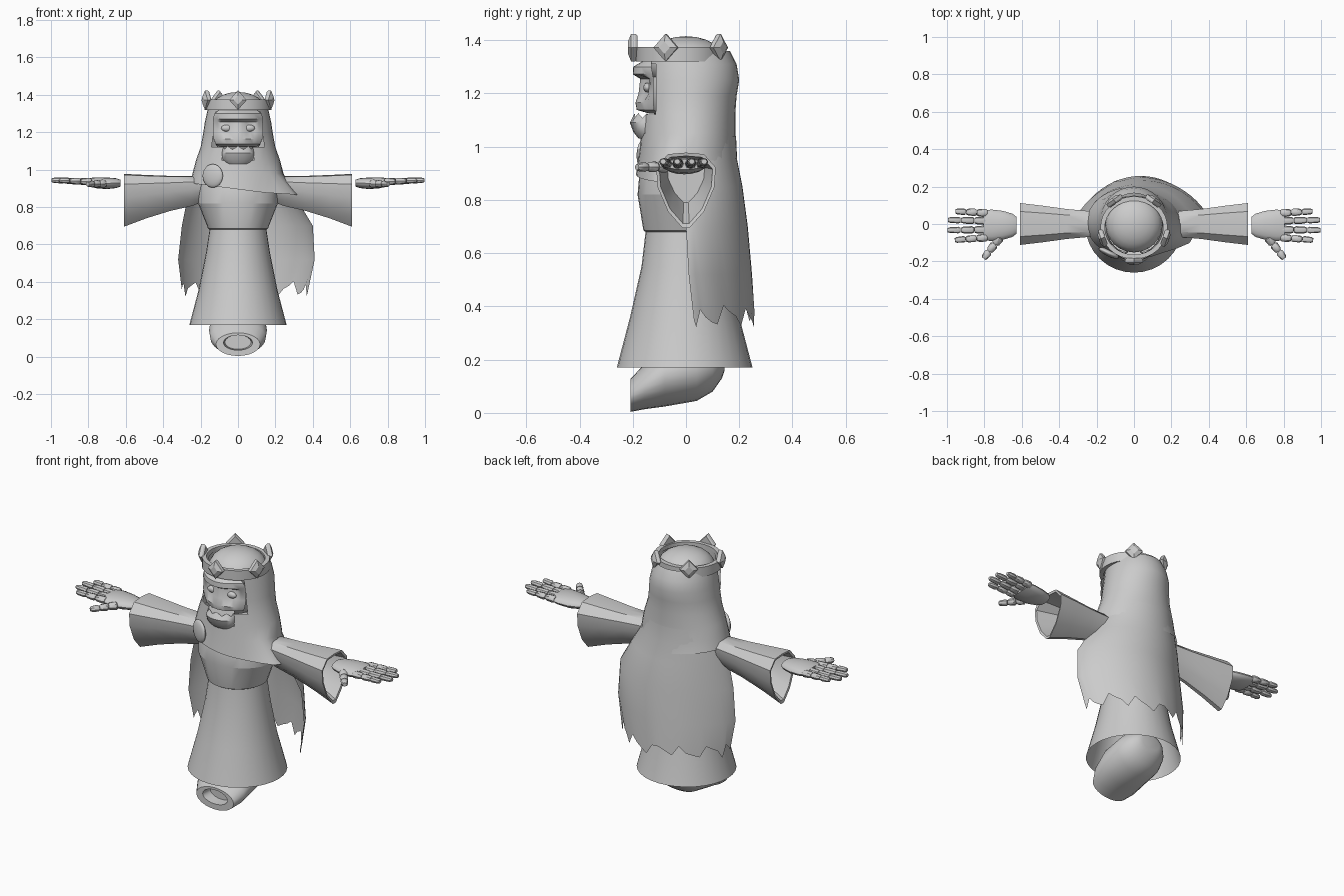
import bpy, bmesh, math, random
from mathutils import Vector

random.seed(4)
cube = bpy.data.objects.get("Cube")
if cube:
    bpy.data.objects.remove(cube, do_unlink=True)

grey = bpy.data.materials.new("plain grey")
grey.use_nodes = True
GREY = (0.6, 0.6, 0.6, 1)
grey.diffuse_color = GREY
grey.node_tree.nodes["Principled BSDF"].inputs["Base Color"].default_value = GREY


def finish(name, bm, angle=40, mirror=False):
    """Turn a bmesh into a smooth object with sharp creases."""
    bmesh.ops.remove_doubles(bm, verts=bm.verts, dist=0.0001)
    bmesh.ops.recalc_face_normals(bm, faces=bm.faces)
    for f in bm.faces:
        f.smooth = True
    for e in bm.edges:
        if len(e.link_faces) == 2 and e.calc_face_angle(0) > math.radians(angle):
            e.smooth = False
    mesh = bpy.data.meshes.new(name)
    bm.to_mesh(mesh)
    bm.free()
    mesh.materials.append(grey)
    obj = bpy.data.objects.new(name, mesh)
    bpy.context.collection.objects.link(obj)
    if mirror:
        obj.modifiers.new("Mirror", "MIRROR")
    return obj


def loft(bm, rings, closed=True, cap_start=False, cap_end=False):
    """Skin a list of equal-length point rings."""
    rows = [[bm.verts.new(p) for p in ring] for ring in rings]
    n = len(rows[0])
    for a, b in zip(rows, rows[1:]):
        for i in range(n if closed else n - 1):
            j = (i + 1) % n
            bm.faces.new((a[i], a[j], b[j], b[i]))
    if cap_start:
        bm.faces.new(rows[0])
    if cap_end:
        bm.faces.new(rows[-1])


def oval(z, rx, front, back, n=32):
    """Horizontal oval, starting at the front."""
    c, ry = (front + back) / 2, (back - front) / 2
    return [(rx * math.sin(2 * math.pi * i / n), c - ry * math.cos(2 * math.pi * i / n), z) for i in range(n)]


def ball(name, centre, radii, mirror=False):
    bm = bmesh.new()
    bmesh.ops.create_uvsphere(bm, u_segments=24, v_segments=12, radius=1)
    bmesh.ops.scale(bm, vec=radii, verts=bm.verts)
    bmesh.ops.translate(bm, vec=centre, verts=bm.verts)
    return finish(name, bm, mirror=mirror)


# Robe: flared skirt, belt and chest
bm = bmesh.new()
loft(bm, [oval(*r) for r in (
    (0.17, 0.26, -0.26, 0.25), (0.36, 0.21, -0.21, 0.2), (0.55, 0.172, -0.167, 0.165),
    (0.68, 0.152, -0.152, 0.15), (0.685, 0.16, -0.16, 0.155), (0.82, 0.213, -0.182, 0.165),
    (0.9, 0.215, -0.175, 0.165), (0.98, 0.2, -0.15, 0.15))], cap_end=True)
finish("robe", bm, 15)

# Hood: slanted collar below, face opening at the front
bm = bmesh.new()
hem = []
for x, y, z in oval(0, 0.255, -0.188, 0.2):
    z = 0.895 - 0.13 * x
    if y < 0:
        tip = max(0, 1 - abs(math.atan2(x, -y) - 1.2) / 0.5)
        x += 0.1 * tip
    hem.append((x, y, z))
loft(bm, [hem] + [oval(*r) for r in (
    (0.98, 0.243, -0.175, 0.185), (1.05, 0.225, -0.168, 0.185), (1.12, 0.2, -0.165, 0.185),
    (1.19, 0.187, -0.165, 0.19), (1.25, 0.178, -0.165, 0.2), (1.31, 0.165, -0.165, 0.19),
    (1.36, 0.15, -0.165, 0.165))])
gap = []
for f in bm.faces:
    c = f.calc_center_median()
    if c.y < 0 and 1.05 < c.z < 1.31 and abs(c.x) < (0.09 if c.z < 1.12 else 0.125):
        gap.append(f)
bmesh.ops.delete(bm, geom=gap, context="FACES")
finish("hood", bm)

# Cape: wide curved sheet with a torn hem
bm = bmesh.new()
COLS = 28
rows = []
for z, left, right, edge, back, power in (
        (1.04, -0.22, 0.22, 0.0, 0.188, 1), (0.95, -0.24, 0.245, 0.0, 0.192, 1),
        (0.85, -0.27, 0.31, 0.0, 0.212, 1.2), (0.7, -0.3, 0.4, 0.0, 0.232, 1.4),
        (0.52, -0.32, 0.41, 0.01, 0.248, 1.5), (0.36, -0.3, 0.37, 0.03, 0.257, 1.5)):
    row = []
    for i in range(COLS + 1):
        t = math.pi * i / COLS
        x = (left + right) / 2 + (right - left) / 2 * math.cos(t)
        y = edge + (back - edge) * max(0, math.sin(t)) ** power
        drop = 0
        if z < 0.4:
            drop = (0.0, -0.02, 0.035, 0.015)[i % 4] + random.uniform(-0.02, 0.01)
        row.append((x, y, z + drop))
    rows.append(row)
loft(bm, rows, closed=False)
finish("cape", bm)

# Collar clasp
clasp = ball("clasp", (0, 0, 0), (0.06, 0.018, 0.063))
clasp.location = (-0.135, -0.155, 0.967)
clasp.rotation_euler = (0, 0, -0.45)

# Head inside the hood
ball("head_top", (0, 0, 1.315), (0.152, 0.152, 0.1))
ball("skull", (0, -0.02, 1.2), (0.135, 0.12, 0.14))

# Face mask: heavy brow and sunken sockets
bm = bmesh.new()
rows = []
for z, half, mid, side, socket in (
        (1.32, 0.1, -0.165, -0.13, 0), (1.3, 0.125, -0.198, -0.13, 0), (1.272, 0.135, -0.2, -0.125, 0),
        (1.255, 0.132, -0.172, -0.122, 0.02), (1.2, 0.135, -0.178, -0.122, 0.022),
        (1.165, 0.13, -0.19, -0.122, 0), (1.138, 0.12, -0.185, -0.12, 0), (1.125, 0.1, -0.14, -0.1, 0)):
    row = []
    for i in range(-6, 7):
        u = i / 6
        dent = socket * max(0, 1 - abs(abs(u) - 0.5) / 0.4)
        row.append((u * half, side + (mid - side) * (1 - u * u) + dent, z))
    rows.append(row)
loft(bm, rows, closed=False)
finish("face", bm, 35)
ball("eyes", (0.06, -0.145, 1.222), (0.03, 0.015, 0.018), mirror=True)

# Jaw with a toothed upper edge
bm = bmesh.new()
jaw = [oval(*r, 16) for r in (
    (1.03, 0.06, -0.178, -0.11), (1.055, 0.083, -0.198, -0.1),
    (1.09, 0.086, -0.211, -0.1), (1.117, 0.078, -0.193, -0.1))]
jaw[-1] = [(x, y, z + 0.009 * (-1) ** i) for i, (x, y, z) in enumerate(jaw[-1])]
loft(bm, jaw, cap_start=True, cap_end=True)
finish("jaw", bm)

# Crown band
bm = bmesh.new()
band = [oval(z, 0.168 + d, -0.176 - d, 0.136 + d) for z, d in
        ((1.32, 0.012), (1.375, 0.012), (1.375, -0.012), (1.32, -0.012), (1.32, 0.012))]
loft(bm, band)
finish("crown_band", bm)

# Five diamond gems around the crown
bm = bmesh.new()
for k in range(5):
    a = math.radians(72 * k - 90)
    out, side = Vector((math.cos(a), math.sin(a), 0)), Vector((-math.sin(a), math.cos(a), 0))
    centre = Vector((0, -0.02, 1.372)) + out * 0.178
    rings = []
    for depth, s in ((-0.016, 0.85), (-0.008, 1), (0.008, 1), (0.02, 0.45)):
        rings.append([centre + out * depth + side * (u * s * 0.047) + Vector((0, 0, v * s * 0.052))
                      for u, v in ((1, 0), (0, 1), (-1, 0), (0, -1))])
    loft(bm, rings, cap_start=True, cap_end=True)
finish("crown_gems", bm, 20)

# Sleeves: hanging, hollow cuffs
SECTION = [(-0.6, 1), (0, 1.02), (0.6, 1), (1, 0.82), (0.95, 0.55), (0.6, 0.22),
           (0.12, 0), (-0.12, 0), (-0.6, 0.22), (-0.95, 0.55), (-1, 0.82)]
bm = bmesh.new()
loft(bm, [[(x, u * w, low + v * (top - low)) for u, v in SECTION] for x, w, top, low in (
    (0.15, 0.065, 0.95, 0.84), (0.25, 0.07, 0.963, 0.805), (0.36, 0.08, 0.963, 0.78),
    (0.49, 0.098, 0.967, 0.74), (0.61, 0.112, 0.972, 0.695),
    (0.607, 0.1, 0.96, 0.712), (0.47, 0.07, 0.95, 0.79))], cap_start=True, cap_end=True)
finish("sleeves", bm, mirror=True)

# Hands: palm plus jointed fingers
def bone(bm, a, b, r0, r1, n=8):
    d = (b - a).normalized()
    side = Vector((0, 0, 1)).cross(d).normalized()
    up = d.cross(side)
    rings = []
    for t, r in ((0, r0 * 0.75), (0.15, r0), (0.8, r1), (1, r1 * 0.7)):
        rings.append([a.lerp(b, t) + (side * math.cos(q) + up * math.sin(q) * 0.9) * r
                      for q in (2 * math.pi * i / n for i in range(n))])
    loft(bm, rings, cap_start=True, cap_end=True)


def finger(bm, start, end, joints, radius):
    start, end = Vector(start), Vector(end)
    for k in range(joints):
        a, b = k / joints, (k + 0.96) / joints
        bone(bm, start.lerp(end, a), start.lerp(end, b), radius * (1 - 0.3 * a), radius * (1 - 0.3 * b))


bm = bmesh.new()
loft(bm, [[(x, -0.007 + w * math.cos(q), z + h * math.sin(q))
           for q in (2 * math.pi * i / 16 for i in range(16))] for x, w, z, h in (
    (0.628, 0.045, 0.928, 0.018), (0.65, 0.062, 0.928, 0.026), (0.7, 0.077, 0.927, 0.031),
    (0.76, 0.084, 0.93, 0.029), (0.805, 0.08, 0.934, 0.02))], cap_start=True, cap_end=True)
for y0, y1, tip in ((0.058, 0.068, 0.957), (0.017, 0.022, 0.998), (-0.03, -0.033, 1), (-0.072, -0.086, 0.96)):
    finger(bm, (0.785, y0, 0.935), (tip, y1, 0.944), 3, 0.022)
finger(bm, (0.715, -0.07, 0.925), (0.805, -0.186, 0.923), 3, 0.025)
finish("hands", bm, mirror=True)

# Curled lower body below the skirt, hollow at the front
bm = bmesh.new()
loft(bm, [[(w * math.sin(q), y, (top + low) / 2 - (top - low) / 2 * math.cos(q))
           for q in (2 * math.pi * i / 24 for i in range(24))] for y, w, low, top in (
    (0.145, 0.06, 0.16, 0.24), (0.135, 0.09, 0.13, 0.26), (0.1, 0.125, 0.08, 0.28), (0.04, 0.15, 0.045, 0.29),
    (-0.08, 0.155, 0.024, 0.26), (-0.155, 0.148, 0.014, 0.185), (-0.208, 0.118, 0.004, 0.128),
    (-0.208, 0.078, 0.035, 0.115), (-0.15, 0.07, 0.04, 0.115))], cap_start=True, cap_end=True)
finish("lower_body", bm)
